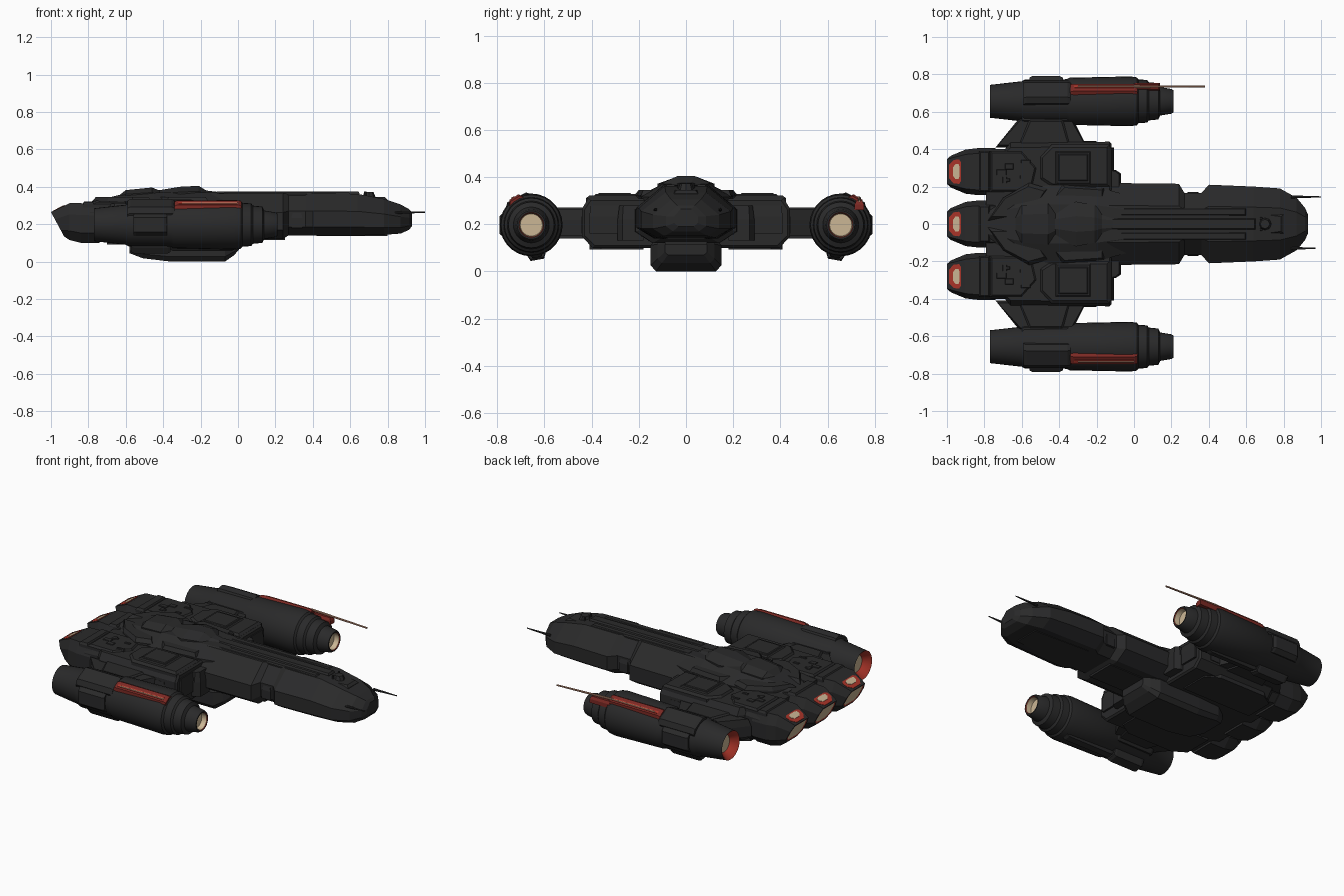
import bpy, bmesh, math, random
from mathutils import Matrix, Vector

if "Cube" in bpy.data.objects:
    bpy.data.objects.remove(bpy.data.objects["Cube"])

random.seed(4)


def material(name, rgb):
    m = bpy.data.materials.new(name)
    m.diffuse_color = (*rgb, 1)
    m.use_nodes = True
    m.node_tree.nodes["Principled BSDF"].inputs["Base Color"].default_value = m.diffuse_color
    return m


HULL = material("dark hull grey", (0.0225, 0.0225, 0.023))
RED = material("engine red", (0.40, 0.035, 0.022))
DEEP = material("deep red", (0.20, 0.022, 0.017))
CREAM = material("glow cream", (0.60, 0.47, 0.30))
WARM = material("antenna tan", (0.50, 0.26, 0.17))


def finish(name, bm, mats=(HULL,), mirror=False, smooth=False):
    bmesh.ops.recalc_face_normals(bm, faces=bm.faces[:])
    me = bpy.data.meshes.new(name)
    bm.to_mesh(me)
    bm.free()
    for m in mats:
        me.materials.append(m)
    ob = bpy.data.objects.new(name, me)
    bpy.context.collection.objects.link(ob)
    if mirror:
        ob.modifiers.new("mirror", 'MIRROR').use_axis = (False, True, False)
    if smooth:
        bpy.ops.object.select_all(action='DESELECT')
        ob.select_set(True)
        bpy.context.view_layer.objects.active = ob
        bpy.ops.object.shade_smooth_by_angle(angle=math.radians(35))
    return ob


def skin(rings):
    """Join matching rings of points and cap both ends."""
    bm = bmesh.new()
    vs = [[bm.verts.new(p) for p in r] for r in rings]
    n = len(vs[0])
    for a, b in zip(vs, vs[1:]):
        for i in range(n):
            bm.faces.new((a[i], a[(i + 1) % n], b[(i + 1) % n], b[i]))
    bm.faces.new(vs[0])
    bm.faces.new(vs[-1])
    bm.normal_update()
    return bm


def octagon(x, w, z0, z1, cy=0, top=.5, bot=.6, lo=.25, hi=.65, shear=0):
    h = z1 - z0
    half = [(bot * w, z0), (w, z0 + lo * h), (w, z0 + hi * h), (top * w, z1)]
    pts = half + [(-y, z) for y, z in reversed(half)]
    return [(x + shear * (z1 - z) / h, cy + y, z) for y, z in pts]


def hull(name, sections, mirror=False, **kw):
    return finish(name, skin([octagon(*s, **kw) for s in sections]), mirror=mirror)


def slab(name, outline, z0, z1, inset=.01, mat=HULL, mirror=True):
    """Plan outline raised from z0 to z1 with a chamfered top."""
    cx = sum(p[0] for p in outline) / len(outline)
    cy = sum(p[1] for p in outline) / len(outline)
    ex = max(abs(p[0] - cx) for p in outline)
    ey = max(abs(p[1] - cy) for p in outline)
    top = [(cx + (x - cx) * (1 - inset / ex), cy + (y - cy) * (1 - inset / ey), z1) for x, y in outline]
    zc = z0 + (z1 - z0) * .6
    rings = [[(x, y, z0) for x, y in outline], [(x, y, zc) for x, y in outline], top]
    return finish(name, skin(rings), (mat,), mirror)


def rect(x0, x1, y0, y1):
    return [(x0, y0), (x1, y0), (x1, y1), (x0, y1)]


def rod(name, a, b, r0, r1, mat=HULL, mirror=False):
    a, b = Vector(a), Vector(b)
    bm = bmesh.new()
    m = Matrix.Translation((a + b) / 2) @ (b - a).to_track_quat('Z', 'Y').to_matrix().to_4x4()
    bmesh.ops.create_cone(bm, cap_ends=True, segments=8, radius1=r0, radius2=r1, depth=(b - a).length, matrix=m)
    return finish(name, bm, (mat,), mirror)


# Long forward fuselage with a neck notch and blunt nose
hull("fuselage", [
    (-.20, .22, .12, .365), (.24, .215, .12, .365), (.27, .165, .14, .365), (.36, .165, .14, .365),
    (.40, .21, .14, .365), (.64, .20, .14, .362), (.78, .19, .143, .335), (.87, .14, .15, .305),
    (.915, .085, .17, .28), (.93, .05, .19, .265)], top=.45, bot=.65, lo=.2, hi=.58)
slab("spine_strip", rect(-.12, .65, -.03, .03), .35, .374, .006, mirror=False)
slab("spine_side_panel", rect(-.08, .60, .045, .085), .35, .369, .006)
slab("nose_panel", [(.66, -.07), (.80, -.05), (.80, .05), (.66, .07)], .31, .345, .015, mirror=False)
slab("neck_hatch", rect(.285, .345, .12, .172), .18, .27, .01)
slab("chin_plate", [(.42, -.10), (.80, -.08), (.80, .08), (.42, .10)], .138, .16, .004, mirror=False)
slab("keel_plate", rect(-.1, .25, -.09, .09), .115, .14, .004, mirror=False)
rod("sensor_dome", (.70, 0, .33), (.70, 0, .372), .04, .025)
rod("sensor_pin", (.68, .03, .34), (.68, .03, .375), .008, .006, mirror=True)
rod("nose_antenna_left", (.84, .145, .262), (1.0, .145, .264), .008, .003)
rod("nose_antenna_right", (.84, -.13, .262), (.97, -.13, .264), .008, .003)

# Wide centre body
hull("centre_body", [
    (-.79, .40, .12, .30), (-.69, .40, .105, .31), (-.66, .435, .10, .31), (-.13, .44, .10, .31),
    (-.12, .43, .11, .30)], top=.94, bot=.9, lo=.22, hi=.8)
slab("shoulder_fillet", [(-.13, .18), (-.07, .18), (-.07, .27), (-.10, .29), (-.13, .29)], .13, .28)
slab("wing_block", [(-.44, .20), (-.13, .20), (-.13, .425), (-.44, .425), (-.50, .36), (-.50, .24)], .29, .322, .015)
slab("wing_hatch_frame", rect(-.42, -.23, .21, .39), .31, .328, .008)
slab("wing_hatch", rect(-.405, -.245, .23, .375), .32, .332, .006)
slab("wing_rear_plate", [(-.77, .17), (-.55, .17), (-.52, .30), (-.60, .39), (-.77, .39)], .29, .319, .012)
slab("front_intake", rect(-.13, -.108, .24, .41), .16, .28, .006)
slab("side_vent", rect(-.6, -.2, .42, .444), .16, .25, .004)
slab("belly_block", [(-.70, .18), (-.22, .18), (-.22, .36), (-.30, .41), (-.62, .41), (-.70, .36)], .092, .13, .004)

# Dorsal hump with faceted fairings
hull("dorsal_spine", [
    (-.80, .10, .22, .315), (-.64, .17, .22, .355), (-.45, .21, .22, .368), (-.20, .20, .22, .37),
    (-.02, .15, .22, .366)], top=.5, lo=.2, hi=.65)
hull("dorsal_rear_turret", [
    (-.635, .06, .32, .355), (-.60, .10, .32, .382), (-.46, .11, .32, .396), (-.42, .07, .32, .38)], top=.5)
hull("dorsal_bridge", [
    (-.43, .07, .32, .38), (-.31, .12, .32, .400), (-.21, .10, .32, .405), (-.17, .07, .32, .38),
    (-.09, .05, .32, .37)], top=.35)
slab("dorsal_fairing", [(-.78, .02), (-.68, .02), (-.50, .12), (-.46, .19), (-.56, .22), (-.70, .14)], .29, .345, .02)
slab("dorsal_wedge", [(-.44, .13), (-.16, .13), (-.16, .19), (-.38, .21)], .29, .345, .015)

# Belly pod
hull("belly_pod", [
    (-.58, .09, .045, .13), (-.51, .14, .018, .13), (-.36, .15, .0, .13), (-.07, .15, .0, .13),
    (-.02, .12, .035, .13), (.01, .09, .07, .13)], top=.9, bot=.85, lo=.2, hi=.85)


def slope_plate(name, half, cy, lift, mat, mirror):
    """Thin plate on the sloping top of a rear engine."""
    pts = half + [(x, -y) for x, y in reversed(half)]
    rings = [[(x, cy + y, .312 + (x + .9) * .47 + h) for x, y in pts] for h in (-.004, lift)]
    finish(name, skin(rings), (mat,), mirror)


# Slanted rear engines, with glowing rear mouth and top slot
def rear_engine(name, cy, mirror):
    secs = [(-.74, .125, .10, .31), (-.84, .125, .10, .312), (-.90, .118, .115, .312)]
    kw = dict(cy=cy, top=.78, bot=.6, lo=.25, hi=.7)
    bm = skin([octagon(*s, **kw) for s in secs] + [octagon(-1, .085, .135, .265, shear=.07, **kw)])
    bmesh.ops.recalc_face_normals(bm, faces=bm.faces[:])
    mouth = [f for f in bm.faces if f.calc_center_median().x < -.93 and f.normal.x < -.7][0]
    bmesh.ops.inset_region(bm, faces=[mouth], thickness=.012)
    for f in bmesh.ops.inset_region(bm, faces=[mouth], thickness=.008, depth=-.002)["faces"]:
        f.material_index = 1
    mouth.material_index = 2
    finish(name, bm, (HULL, RED, CREAM), mirror)
    slope_plate(name + "_slot_rim", [(-.99, .035), (-.965, .062), (-.935, .066), (-.925, .05)], cy, .002, RED, mirror)
    slope_plate(name + "_slot_glow", [(-.968, .022), (-.955, .04), (-.938, .04), (-.932, .022)], cy, .004, CREAM, mirror)


rear_engine("middle_engine", 0, False)
rear_engine("outer_engine", .28, True)
slab("engine_collar", rect(-.83, -.77, .17, .39), .29, .319, .008)
slab("middle_engine_collar", rect(-.83, -.77, -.10, .10), .29, .322, .008, mirror=False)

# Pylons to the side nacelles
slab("pylon", [(-.74, .41), (-.25, .41), (-.33, .57), (-.61, .57)], .15, .262, .012)
slab("pylon_upper_plate", [(-.62, .41), (-.34, .41), (-.38, .56), (-.56, .56)], .25, .272, .012)
slab("pylon_lower_plate", [(-.60, .41), (-.32, .41), (-.36, .56), (-.54, .56)], .14, .16, .004)

# Side nacelles, turned around the x axis: (x, radius, material of the band after it)
NY, NZ = .656, .197
profile = [(-.725, .002, 2), (-.725, .052, 1), (-.765, .081, 1), (-.77, .088, 0), (-.60, .107, 0), (-.585, .116, 0),
           (-.36, .118, 0), (-.345, .126, 0), (-.02, .133, 0), (.015, .128, 0), (.025, .117, 0), (.07, .114, 0),
           (.08, .102, 0), (.13, .097, 0), (.14, .076, 0), (.20, .066, 0), (.21, .060, 0), (.21, .053, 1),
           (.207, .050, 2), (.175, .047, 2), (.175, .002, 2)]
N = 28
bm = skin([[(x, NY + r * math.cos(i * math.tau / N), NZ + r * math.sin(i * math.tau / N)) for i in range(N)]
           for x, r, _ in profile])
for k, f in enumerate(bm.faces):
    f.material_index = profile[k // N][2] if k < N * (len(profile) - 1) else 2
finish("side_nacelle", bm, (HULL, RED, CREAM), True, True)


def nacelle_rib(name, x0, x1, angle, r0, r1, width, mat=HULL):
    """Chamfered bar lying along the nacelle at an angle round its axis."""
    u = Vector((0, math.cos(math.radians(angle)), math.sin(math.radians(angle))))
    t = Vector((0, -u.z, u.y))
    c = Vector((0, NY, NZ))

    def ring(x, top):
        pts = [(-.5, r0), (-.5, (r0 + top) / 2), (-.32, top), (.32, top), (.5, (r0 + top) / 2), (.5, r0)]
        return [c + Vector((x, 0, 0)) + t * (a * width) + u * r for a, r in pts]
    rings = [ring(x0, r1 - .008), ring(x0 + .015, r1), ring(x1 - .015, r1), ring(x1, r1 - .008)]
    finish(name, skin(rings), (mat,), True)


nacelle_rib("nacelle_top_clamp", -.59, -.34, 62, .08, .132, .14)
nacelle_rib("nacelle_outer_clamp", -.56, -.38, 0, .08, .134, .12)
nacelle_rib("nacelle_lower_clamp", -.57, -.36, -100, .08, .150, .09)
nacelle_rib("nacelle_lower_rail", -.36, -.02, -100, .10, .140, .06)
nacelle_rib("nacelle_inner_clamp", -.60, -.33, 180, .08, .126, .14)
nacelle_rib("nacelle_red_strip", -.34, .02, 58, .10, .139, .072, DEEP)
nacelle_rib("nacelle_red_line", -.33, .01, 56, .12, .142, .022, RED)
rod("strip_light", (-.30, .735, .311), (.0, .735, .311), .0055, .0055, WARM, True)
slab("long_antenna_base", rect(.0, .14, .715, .755), .26, .300, .008, DEEP, mirror=False)
rod("long_antenna", (.0, .735, .311), (.38, .735, .298), .007, .005, WARM)

# Small scattered surface plates
for i in range(6):
    x, y = random.uniform(-.72, -.55), random.uniform(.22, .36)
    a, b = random.uniform(.01, .03), random.uniform(.008, .02)
    slab(f"surface_plate_{i}", rect(x - a, x + a, y - b, y + b), .30, .323, .004)
